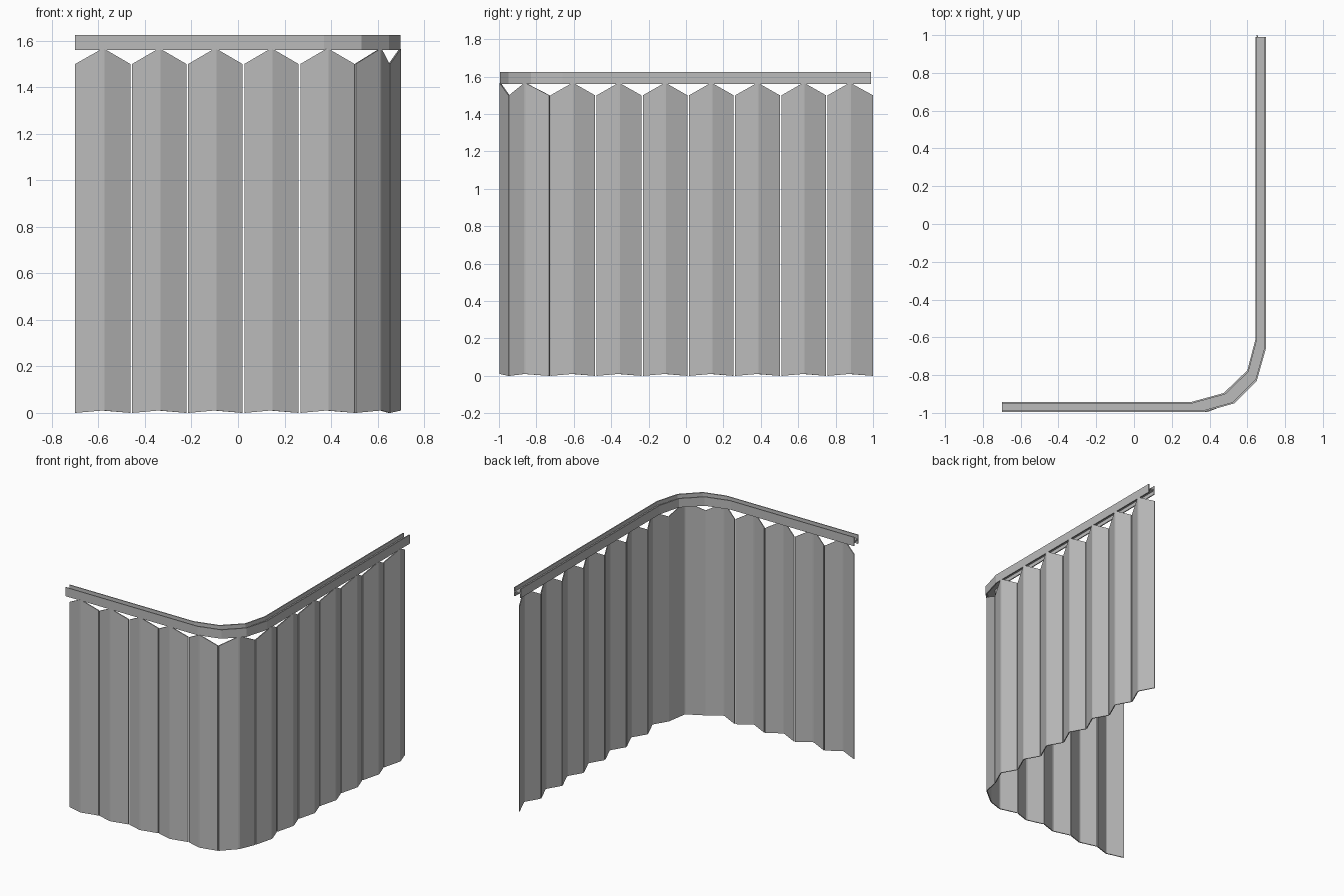
import bpy
import bmesh
from mathutils import Vector

cube = bpy.data.objects.get("Cube")
if cube:
    bpy.data.objects.remove(cube, do_unlink=True)

grey = bpy.data.materials.new("plain grey")
grey.use_nodes = True
GREY = (0.5, 0.5, 0.5, 1)
grey.diffuse_color = GREY
grey.node_tree.nodes["Principled BSDF"].inputs["Base Color"].default_value = GREY


def loft(name, rings):
    """Join closed rings of equal length into a capped solid."""
    bm = bmesh.new()
    loops = [[bm.verts.new(p) for p in ring] for ring in rings]
    for a, b in zip(loops, loops[1:]):
        for i in range(len(a)):
            j = (i + 1) % len(a)
            bm.faces.new((a[i], a[j], b[j], b[i]))
    bm.faces.new(loops[0])
    bm.faces.new(loops[-1])
    bmesh.ops.recalc_face_normals(bm, faces=bm.faces)
    mesh = bpy.data.meshes.new(name)
    bm.to_mesh(mesh)
    bm.free()
    mesh.materials.append(grey)
    obj = bpy.data.objects.new(name, mesh)
    bpy.context.collection.objects.link(obj)
    return obj


# Rail: H-shaped section swept round the corner between two edge lines
outer = [(-.7, -.995), (.37, -.995), (.53, -.95), (.65, -.83), (.698, -.66), (.698, .99)]
inner = [(-.7, -.943), (.30, -.943), (.475, -.895), (.60, -.775), (.643, -.61), (.643, .99)]
LOW, HIGH, MID, WEB, WALL = 1.56, 1.625, 1.592, 0.005, 0.13
section = [(0, LOW), (WALL, LOW), (WALL, MID - WEB), (1 - WALL, MID - WEB),
           (1 - WALL, LOW), (1, LOW), (1, HIGH), (1 - WALL, HIGH),
           (1 - WALL, MID + WEB), (WALL, MID + WEB), (WALL, HIGH), (0, HIGH)]
loft("rail", [[Vector((*o, 0)).lerp(Vector((*i, 0)), u) + Vector((0, 0, z))
               for u, z in section] for o, i in zip(outer, inner)])

# Fold lines: valleys lie at the back of the rail, peaks at its outer face
FRONT_PITCH, SIDE_PITCH = 0.241, 0.247
valleys = [(-.7 + FRONT_PITCH * k, -.95) for k in range(6)]
peaks = [(-.7 + FRONT_PITCH * (k + .5), -.996) for k in range(5)]
peaks.append((.615, -.862))
valleys += [(.654, -.729 + SIDE_PITCH * k) for k in range(8)]
peaks += [(.70, -.729 + SIDE_PITCH * (k + .5)) for k in range(7)]

# Curtain panels: one folded sheet per peak, with a narrow slit between sheets
SLIT, FLAT, THICK = 0.004, 0.005, 0.007
last = len(peaks) - 1
for n, peak in enumerate(peaks):
    a, p, b = (Vector(v) for v in (valleys[n], peak, valleys[n + 1]))
    along = (b - a).normalized()
    inward = Vector((-along.y, along.x)) * THICK
    start = a + along * (SLIT if n else 0)
    end = b - along * (SLIT if n < last else 0)
    face = [start, p - along * FLAT, p + along * FLAT, end]
    outline = face + [q + inward for q in reversed(face)]
    lift = [0, 1, 1, 0, 0, 1, 1, 0]
    bottom = [(q.x, q.y, .01 * h) for q, h in zip(outline, lift)]
    top = [(q.x, q.y, 1.5 + .065 * h) for q, h in zip(outline, lift)]
    loft(f"curtain_panel_{n + 1}", [bottom, top])
